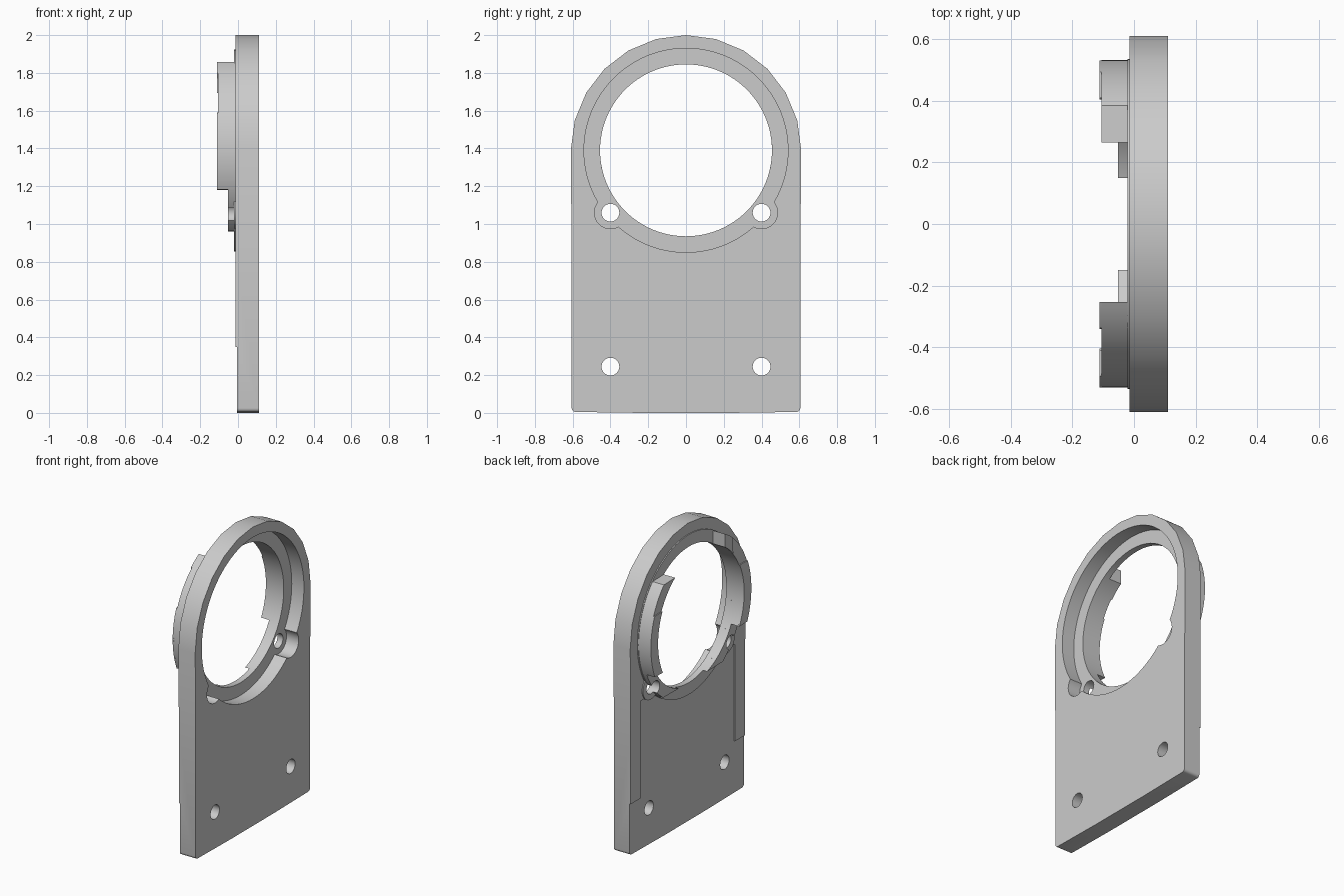
import bpy, bmesh
from math import sin, cos, asin, acos, pi, radians

if "Cube" in bpy.data.objects:
    bpy.data.objects.remove(bpy.data.objects["Cube"])

grey = bpy.data.materials.new("plain_grey")
grey.use_nodes = True
grey.diffuse_color = (0.6, 0.6, 0.6, 1)
grey.node_tree.nodes["Principled BSDF"].inputs["Base Color"].default_value = (0.6, 0.6, 0.6, 1)

CZ = 1.39                 # height of the bore centre
BORE, RIM = 0.455, 0.535  # bore radius, outer radius of the ring
FLOOR = -0.021            # back face of the ring


def prism(name, pts, x0, x1):
    """Extrude a (y, z) outline from x0 to x1."""
    bm = bmesh.new()
    face = bm.faces.new([bm.verts.new((x0, y, z)) for y, z in pts])
    ext = bmesh.ops.extrude_face_region(bm, geom=[face])
    for v in ext["geom"]:
        if isinstance(v, bmesh.types.BMVert):
            v.co.x = x1
    bmesh.ops.recalc_face_normals(bm, faces=bm.faces)
    me = bpy.data.meshes.new(name)
    bm.to_mesh(me)
    bm.free()
    me.materials.append(grey)
    ob = bpy.data.objects.new(name, me)
    bpy.context.collection.objects.link(ob)
    return ob


def arc(r, a0, a1, n, y=0, z=CZ):
    return [(y + r * cos(a0 + (a1 - a0) * i / n), z + r * sin(a0 + (a1 - a0) * i / n))
            for i in range(n + 1)]


def disc(name, r, x0, x1, y=0, z=CZ, n=96):
    return prism(name, arc(r, 0, 2 * pi, n, y, z)[:-1], x0, x1)


def box(name, y, z0, z1, x0, x1):
    return prism(name, [(-y, z0), (y, z0), (y, z1), (-y, z1)], x0, x1)


def combine(ob, tool, op="DIFFERENCE"):
    mod = ob.modifiers.new("bool", "BOOLEAN")
    mod.operation, mod.object, mod.solver = op, tool, "EXACT"
    bpy.context.view_layer.objects.active = ob
    bpy.ops.object.modifier_apply(modifier=mod.name)
    bpy.data.objects.remove(tool)


def band(name, side, x0, x1, low, high):
    """Ring segment; low and high give the end angle for a radius."""
    outer = arc(RIM - 0.004, low(RIM), high(RIM), 32)
    inner = arc(BORE, high(BORE), low(BORE), 32)
    return prism(name, [(side * y, z) for y, z in outer + inner], x0, x1)


def at_z(z):
    return lambda r: asin((z - CZ) / r)


def at_y(y):
    return lambda r: acos(y / r)


# Arched plate with rounded bottom corners
outline = arc(0.61, 0, pi, 12)
outline += [(-0.605, 0.82)] + arc(0.02, pi, 1.5 * pi, 4, -0.585, 0.025)
outline += [(-0.23, 0), (0.23, 0)] + arc(0.02, 1.5 * pi, 2 * pi, 4, 0.585, 0.025) + [(0.605, 0.82)]
plate = prism("arched_plate", outline, -0.014, 0.11)

# Shallow relief on the back, leaving two side rails
combine(plate, box("relief", 0.5, -0.1, 1.0, -0.1, -0.006))
combine(plate, box("low_relief", 0.8, -0.1, 0.35, -0.1, -0.006))

# Ring floor with ears standing slightly proud of the back
combine(plate, disc("ring_floor", RIM, FLOOR, 0.06), "UNION")
for y in (-0.4, 0.4):
    combine(plate, disc("ear", 0.085, FLOOR, 0.06, y, 1.06, 32), "UNION")

# Counterbore with ears, then the bore and screw holes
combine(plate, disc("counterbore", 0.54, 0.02, 0.2))
for y in (-0.4, 0.4):
    combine(plate, disc("ear_pocket", 0.085, 0.02, 0.2, y, 1.06, 32))
combine(plate, disc("bore", BORE, -0.3, 0.3))
for y in (-0.4, 0.4):
    for z in (0.245, 1.06):
        combine(plate, disc("screw_hole", 0.047, -0.3, 0.3, y, z, 32))

# Curved tabs, their thin lips, and the low steps beneath them
parts = [plate]
for side, word, top in ((1, "left", at_z(1.76)), (-1, "right", at_y(0.255))):
    parts.append(band(word + "_tab", side, -0.105, FLOOR + 0.002, at_z(1.18), top))
    parts.append(band(word + "_tab_lip", side, -0.112, -0.104, at_z(1.18), at_z(1.59)))
    step = band(word + "_low_step", side, -0.052, FLOOR + 0.002, at_z(0.96), at_z(1.18))
    combine(step, disc("screw_hole", 0.047, -0.3, 0.3, side * 0.4, 1.06, 32))
    parts.append(step)
parts.append(band("right_tab_end_lip", -1, -0.112, -0.104,
                  lambda r: acos(0.34 / r), at_y(0.255)))

# Smooth curved walls, keep edges sharp
bpy.ops.object.select_all(action="DESELECT")
for ob in parts:
    ob.select_set(True)
bpy.context.view_layer.objects.active = plate
bpy.ops.object.shade_smooth_by_angle(angle=radians(30))
